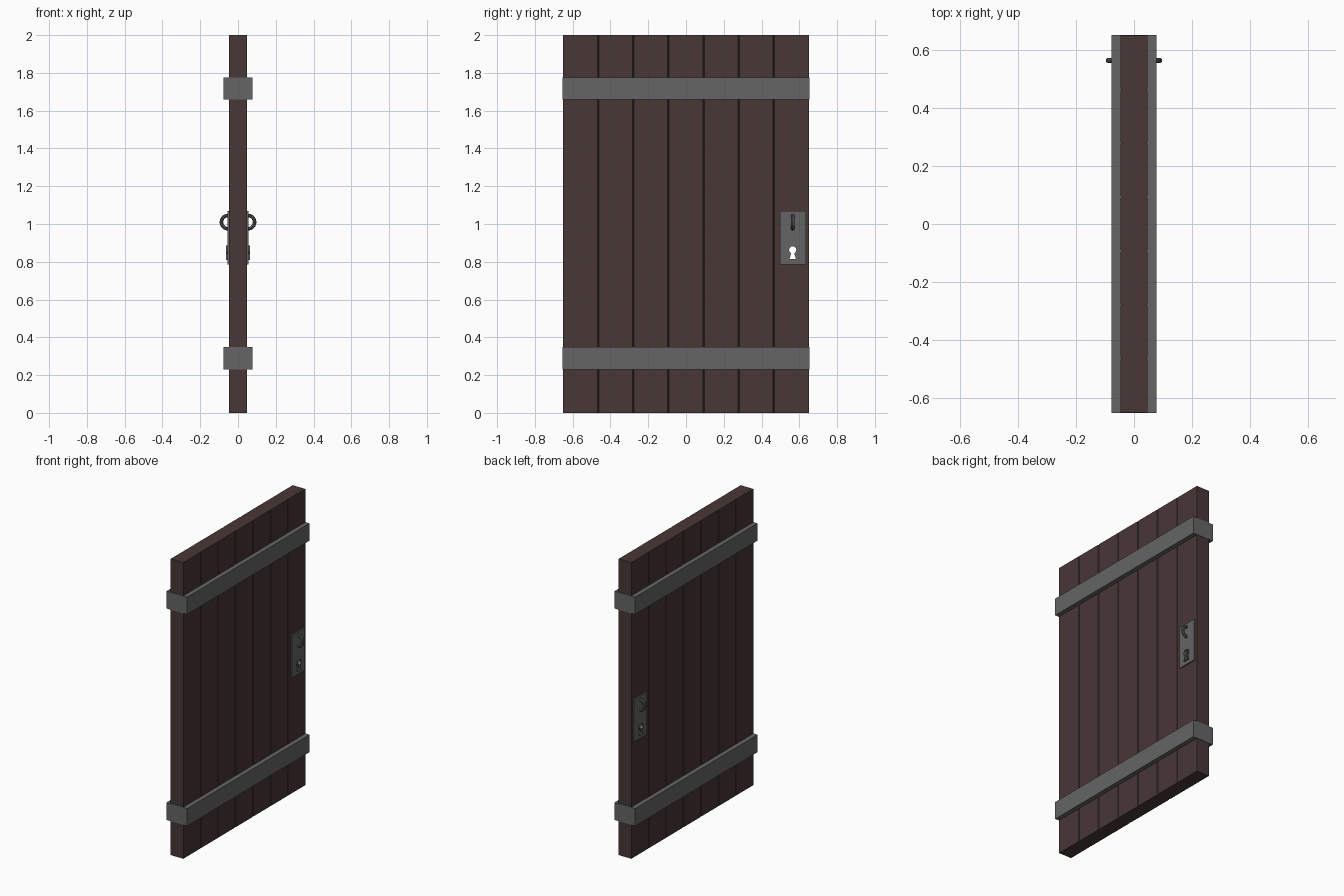
import bpy, bmesh
from math import sin, cos, pi, asin

if "Cube" in bpy.data.objects:
    bpy.data.objects.remove(bpy.data.objects["Cube"])

W, H, T = 0.651, 2.0, 0.047      # half width, height, half thickness
PLANKS = 7
LOCK_Y, KEY_Z = 0.565, 0.863


def material(name, color):
    m = bpy.data.materials.new(name)
    m.diffuse_color = (*color, 1)
    m.use_nodes = True
    m.node_tree.nodes["Principled BSDF"].inputs["Base Color"].default_value = m.diffuse_color
    return m


wood = material("dark_wood", (0.065, 0.038, 0.037))
iron = material("iron", (0.13, 0.13, 0.13))


def prism(name, points, offset, mat):
    """Extrude a closed 3D outline along offset."""
    bm = bmesh.new()
    face = bm.faces.new([bm.verts.new(p) for p in points])
    ext = bmesh.ops.extrude_face_region(bm, geom=[face])
    verts = [g for g in ext["geom"] if isinstance(g, bmesh.types.BMVert)]
    bmesh.ops.translate(bm, vec=offset, verts=verts)
    bmesh.ops.recalc_face_normals(bm, faces=bm.faces)
    me = bpy.data.meshes.new(name)
    bm.to_mesh(me)
    bm.free()
    ob = bpy.data.objects.new(name, me)
    bpy.context.collection.objects.link(ob)
    if mat:
        me.materials.append(mat)
    return ob


def box(name, x0, x1, y0, y1, z0, z1, mat):
    pts = [(x0, y0, z0), (x1, y0, z0), (x1, y1, z0), (x0, y1, z0)]
    return prism(name, pts, (0, 0, z1 - z0), mat)


def keyhole(name, x0, x1, grow, mat):
    """Keyhole outline: round head over a flared slot."""
    r, neck, foot = 0.019 + grow, 0.008 + grow, 0.017 + grow
    a = asin(neck / r)
    start, sweep = -pi / 2 + a, 2 * pi - 2 * a
    yz = [(r * cos(start + sweep * i / 16), r * sin(start + sweep * i / 16))
          for i in range(17)]
    yz += [(-foot, -0.048 - grow), (foot, -0.048 - grow)]
    return prism(name, [(x0, LOCK_Y + y, KEY_Z + z) for y, z in yz],
                 (x1 - x0, 0, 0), mat)


# Plank door: one profile with V grooves on both faces
step, gw, gd = 2 * W / PLANKS, 0.004, 0.005
side = [(T, -W)]
for i in range(1, PLANKS):
    y = -W + i * step
    side += [(T, y - gw), (T - gd, y), (T, y + gw)]
side.append((T, W))
outline = side + [(-x, y) for x, y in reversed(side)]
door = prism("plank_door", [(x, y, 0) for x, y in outline], (0, 0, H), wood)
pierced = [door]

# Iron bands wrapping the door
for name, z0, z1 in (("lower_band", 0.23, 0.348), ("upper_band", 1.658, 1.775)):
    box(name, -0.077, 0.077, -0.653, 0.653, z0, z1, iron)

# Lock plate, keyhole rim and ring handle on each face
for s, tag in ((1, "right"), (-1, "left")):
    xs = sorted((s * 0.044, s * 0.056))
    pierced.append(box("lock_plate_" + tag, *xs, 0.498, 0.634, 0.785, 1.07, iron))
    xs = sorted((s * 0.05, s * 0.063))
    pierced.append(keyhole("keyhole_rim_" + tag, *xs, 0.005, iron))
    bpy.ops.mesh.primitive_torus_add(
        major_segments=24, minor_segments=10, major_radius=0.035,
        minor_radius=0.0095, location=(s * 0.053, LOCK_Y, 1.01),
        rotation=(pi / 2, 0, 0))
    ring = bpy.context.object
    ring.name = "ring_handle_" + tag
    ring.data.materials.append(iron)
    bpy.ops.object.shade_smooth_by_angle()

# Cut the keyhole right through
cutter = keyhole("keyhole_cutter", -0.2, 0.2, 0, None)
cutter.hide_render = True
for ob in pierced:
    mod = ob.modifiers.new("keyhole", "BOOLEAN")
    mod.operation = "DIFFERENCE"
    mod.solver = "EXACT"
    mod.object = cutter
    bpy.context.view_layer.objects.active = ob
    bpy.ops.object.modifier_apply(modifier=mod.name)
bpy.data.objects.remove(cutter)
